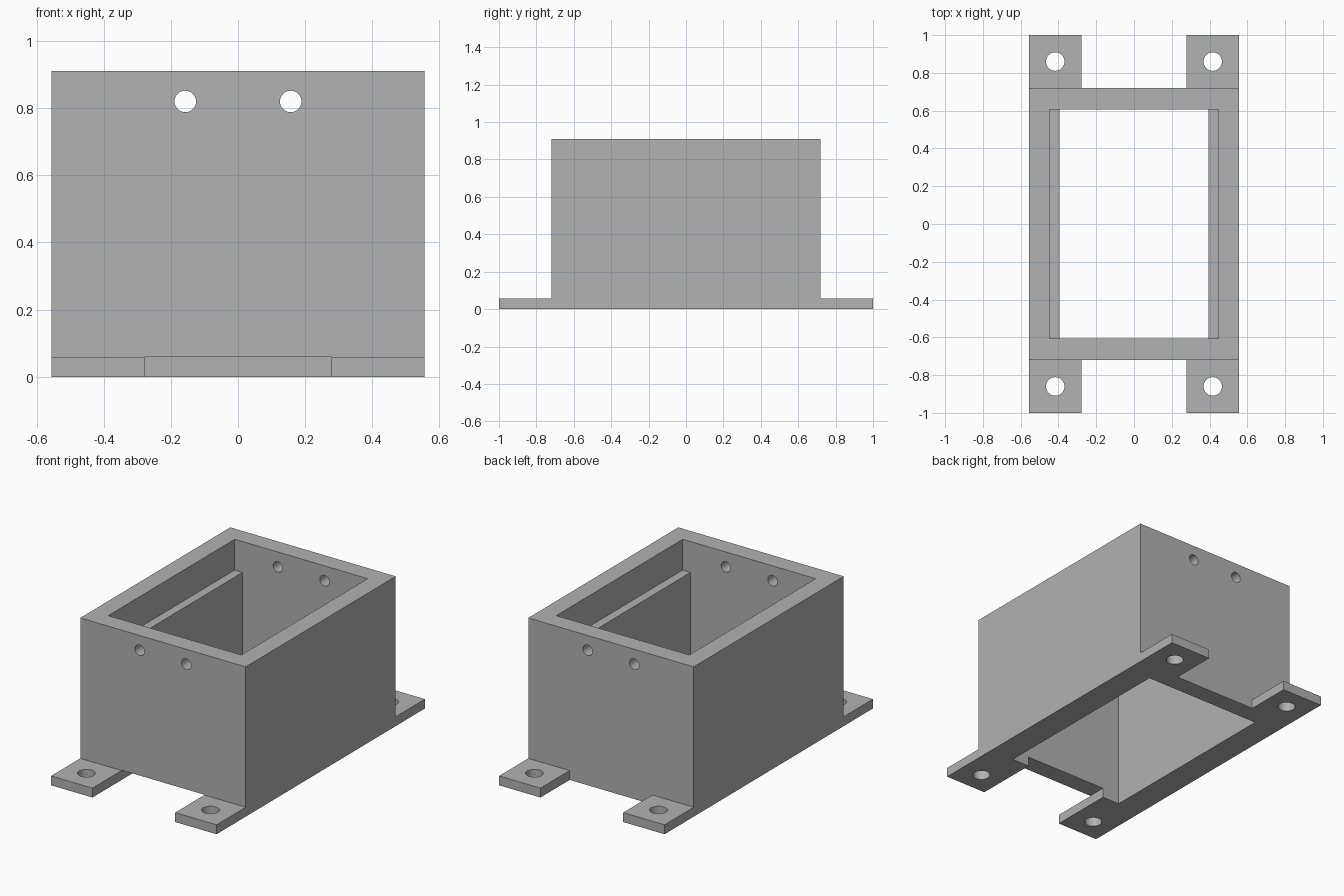
import bpy
from math import radians

cube = bpy.data.objects.get("Cube")
if cube:
    bpy.data.objects.remove(cube, do_unlink=True)

grey = bpy.data.materials.new("grey plastic")
grey.use_nodes = True
colour = (0.445, 0.445, 0.445, 1)
grey.diffuse_color = colour
grey.node_tree.nodes["Principled BSDF"].inputs["Base Color"].default_value = colour


def block(name, x, y, z):
    """Box spanning the given (low, high) ranges."""
    spans = (x, y, z)
    bpy.ops.mesh.primitive_cube_add(size=1, location=[(a + b) / 2 for a, b in spans])
    ob = bpy.context.object
    ob.name = name
    ob.scale = [b - a for a, b in spans]
    bpy.ops.object.transform_apply(location=True, rotation=False, scale=True)
    ob.data.materials.append(grey)
    return ob


def drill(name, centre, radius, depth, tilt=0):
    bpy.ops.mesh.primitive_cylinder_add(vertices=48, radius=radius, depth=depth,
                                        location=centre, rotation=(tilt, 0, 0))
    ob = bpy.context.object
    ob.name = name
    ob.data.materials.append(grey)
    return ob


def combine(target, tool, operation):
    tool.hide_render = True
    mod = target.modifiers.new(tool.name, "BOOLEAN")
    mod.operation = operation
    mod.solver = "EXACT"
    mod.object = tool
    bpy.context.view_layer.objects.active = target
    bpy.ops.object.modifier_apply(modifier=mod.name)
    bpy.data.objects.remove(tool, do_unlink=True)


WIDTH, LENGTH, HEIGHT = 0.556, 0.72, 0.91   # half width, half length, height
FOOT_IN, FOOT_TOP = 0.278, 0.057
INNER_Y, LEDGE = 0.607, 0.723

# Outer housing with a mounting rail along each side, ending in feet
housing = block("housing", (-WIDTH, WIDTH), (-LENGTH, LENGTH), (0, HEIGHT))
for side, span in (("right", (-WIDTH, -FOOT_IN)), ("left", (FOOT_IN, WIDTH))):
    combine(housing, block(side + " foot rail", span, (-1, 1), (0, FOOT_TOP)), "UNION")

# Through opening, wider above the side ledges
combine(housing, block("opening", (-0.394, 0.394), (-INNER_Y, INNER_Y), (-0.1, 1)), "DIFFERENCE")
combine(housing, block("ledge recess", (-0.447, 0.447), (-INNER_Y, INNER_Y), (LEDGE, 1)), "DIFFERENCE")

# Slot under the front wall, between the feet
combine(housing, block("front slot", (-FOOT_IN, FOOT_IN), (-0.8, -0.5), (-0.1, 0.059)), "DIFFERENCE")

# Screw holes in the feet, and paired holes through both end walls
for sx in (-1, 1):
    for sy in (-1, 1):
        combine(housing, drill("foot hole", (sx * 0.417, sy * 0.86, 0), 0.049, 0.4), "DIFFERENCE")
        combine(housing, drill("wall hole", (sx * 0.157, sy * 0.66, 0.82), 0.032, 0.3, radians(90)),
                "DIFFERENCE")

bpy.ops.object.select_all(action="DESELECT")
housing.select_set(True)
bpy.context.view_layer.objects.active = housing
bpy.ops.object.shade_smooth_by_angle(angle=radians(30))
